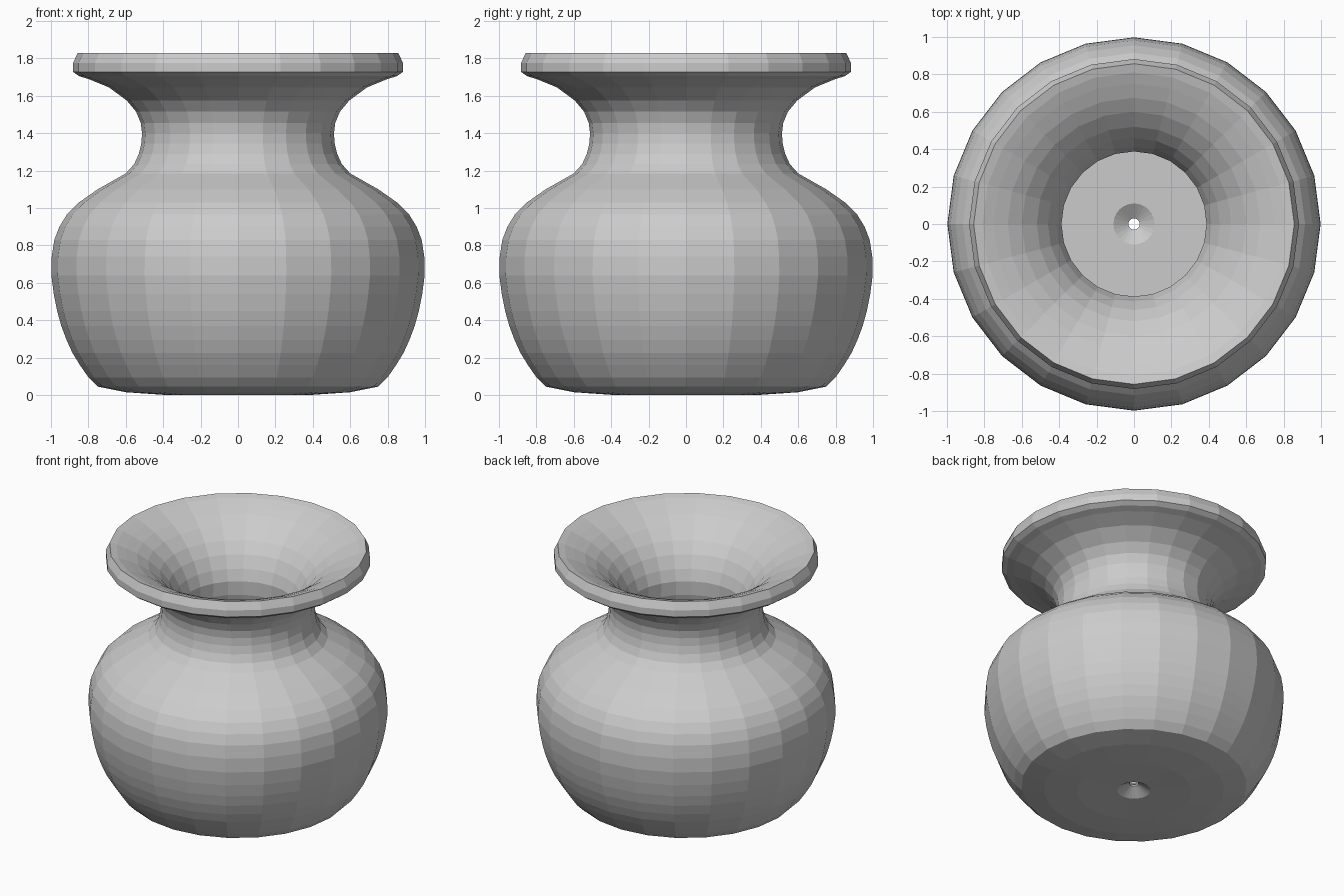
import bpy, bmesh, math

SIDES = 24

# Outer wall: drain hole, underside, belly, shoulder, neck, flared lip
outer = [(0.03, 0.055), (0.11, 0.005), (0.38, 0.0), (0.60, 0.015),
         (0.75, 0.045), (0.80, 0.095), (0.845, 0.16), (0.885, 0.225), (0.917, 0.295),
         (0.945, 0.37), (0.967, 0.45), (0.985, 0.54), (0.998, 0.64), (0.996, 0.74),
         (0.982, 0.83), (0.955, 0.90), (0.915, 0.965), (0.85, 1.03), (0.75, 1.10),
         (0.60, 1.185), (0.555, 1.235), (0.53, 1.29), (0.517, 1.345), (0.513, 1.40),
         (0.52, 1.455), (0.545, 1.515), (0.595, 1.575), (0.69, 1.645), (0.80, 1.69),
         (0.85, 1.705), (0.882, 1.728), (0.882, 1.775)]

# Inner wall: rim, funnel, throat, hollow belly, floor
inner = [(0.857, 1.83), (0.81, 1.818), (0.75, 1.793), (0.675, 1.758), (0.60, 1.71),
         (0.52, 1.64), (0.46, 1.565), (0.415, 1.48), (0.388, 1.40), (0.39, 1.30),
         (0.415, 1.20), (0.47, 1.11), (0.67, 0.995), (0.79, 0.905), (0.85, 0.82),
         (0.873, 0.65), (0.84, 0.44), (0.77, 0.26), (0.68, 0.16), (0.40, 0.12),
         (0.11, 0.12), (0.03, 0.068)]


def lathe(name, profile, material):
    """Spin a closed profile around z into a flat-shaded solid."""
    bm = bmesh.new()
    rings = []
    for r, z in profile:
        ring = []
        for i in range(SIDES):
            a = 2 * math.pi * i / SIDES
            ring.append(bm.verts.new((r * math.cos(a), r * math.sin(a), z)))
        rings.append(ring)
    for k, low in enumerate(rings):
        high = rings[(k + 1) % len(rings)]
        for i in range(SIDES):
            j = (i + 1) % SIDES
            bm.faces.new((low[i], low[j], high[j], high[i]))
    bmesh.ops.recalc_face_normals(bm, faces=bm.faces)
    mesh = bpy.data.meshes.new(name)
    bm.to_mesh(mesh)
    bm.free()
    mesh.materials.append(material)
    obj = bpy.data.objects.new(name, mesh)
    bpy.context.collection.objects.link(obj)
    return obj


clay = bpy.data.materials.new("light_grey_clay")
clay.diffuse_color = (0.6, 0.6, 0.6, 1.0)

# Hollow pot with a small drain hole through the floor
lathe("pot", outer + inner, clay)
